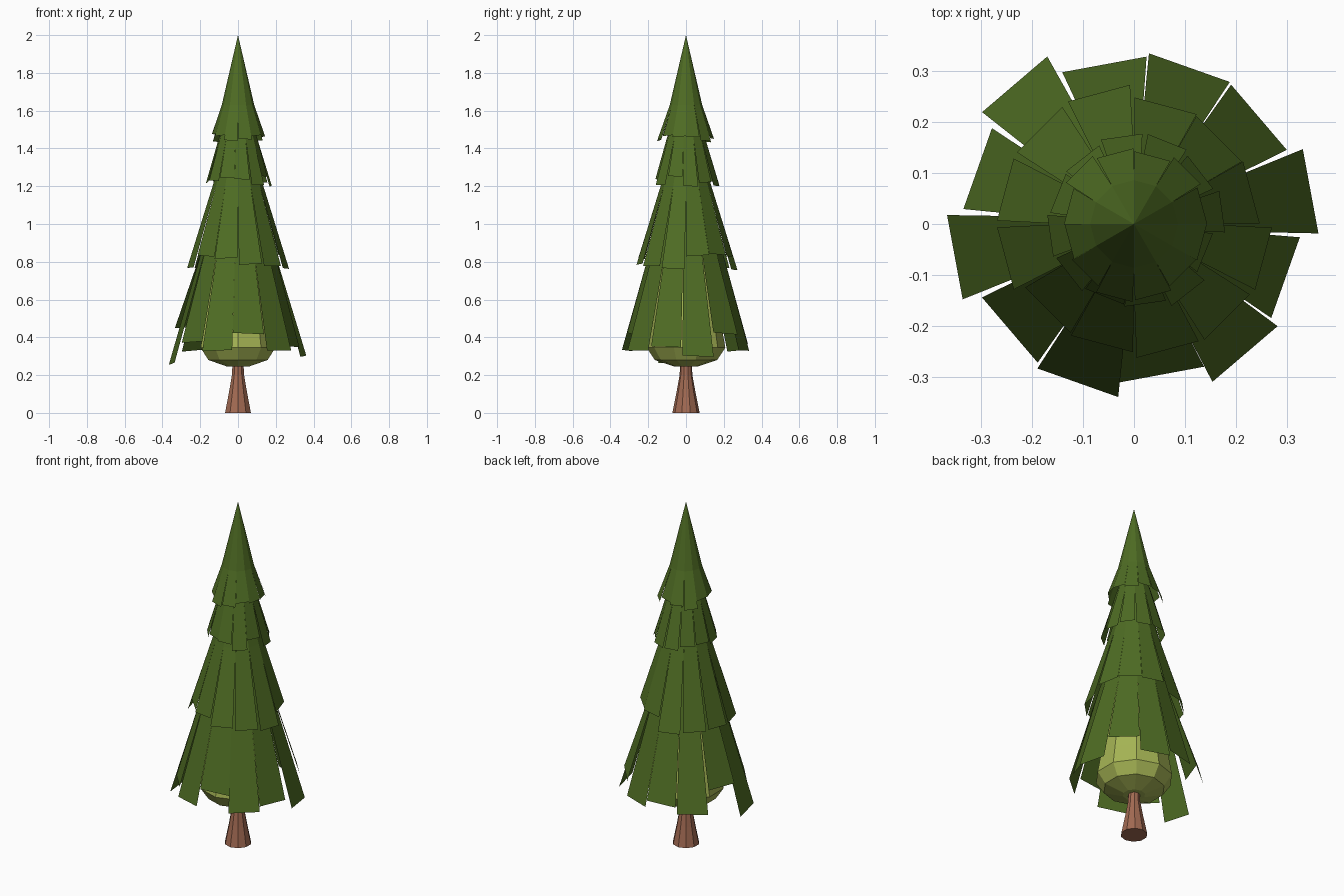
import bpy, math, random

if "Cube" in bpy.data.objects:
    bpy.data.objects.remove(bpy.data.objects["Cube"])

random.seed(4)
N = 12


def material(name, rgb):
    m = bpy.data.materials.new(name)
    m.diffuse_color = (*rgb, 1)
    m.use_nodes = True
    m.node_tree.nodes["Principled BSDF"].inputs["Base Color"].default_value = m.diffuse_color
    return m


bark = material("reddish bark", (0.36, 0.145, 0.085))
needles = material("dark green needles", (0.077, 0.15, 0.017))
inner = material("pale olive foliage", (0.38, 0.46, 0.09))


def make_object(name, verts, faces, mat):
    me = bpy.data.meshes.new(name)
    me.from_pydata(verts, [], faces)
    me.materials.append(mat)
    ob = bpy.data.objects.new(name, me)
    bpy.context.collection.objects.link(ob)
    return ob


def lathe(name, profile, sides, mat):
    """Faceted solid of rings (radius, z) from bottom to top, capped."""
    verts, faces = [], []
    for r, z in profile:
        for i in range(sides):
            a = 2 * math.pi * i / sides + math.pi / 2
            verts.append((r * math.cos(a), r * math.sin(a), z))
    for k in range(len(profile) - 1):
        for i in range(sides):
            j = (i + 1) % sides
            b = k * sides
            faces.append((b + i, b + j, b + sides + j, b + sides + i))
    faces.append(tuple(reversed(range(sides))))
    top = (len(profile) - 1) * sides
    faces.append(tuple(range(top, top + sides)))
    return make_object(name, verts, faces, mat)


def tier(name, tips, half_width, mid, apex, start):
    """Cone of flat strips: tips are (radius, z), joined above the mid ring."""
    verts, faces = [], []
    for i, (r, z) in enumerate(tips):
        a = math.radians(start + i * 360 / N)
        out = (math.cos(a), math.sin(a))
        side = (-out[1], out[0])
        tilt = random.uniform(-0.08, 0.08) * half_width
        w = mid[0] * math.tan(math.pi / N)
        b = len(verts)
        for rad, s, h in ((r, -half_width, z - tilt), (r, half_width, z + tilt),
                          (mid[0], w, mid[1]), (mid[0], -w, mid[1])):
            verts.append((out[0] * rad + side[0] * s, out[1] * rad + side[1] * s, h))
        verts.append((0, 0, apex))
        faces += [(b, b + 1, b + 2, b + 3), (b + 3, b + 2, b + 4)]
    return make_object(name, verts, faces, needles)


def jittered(r, z, dr, dz):
    out = []
    for _ in range(N):
        k = random.uniform(-1, 1)
        out.append((r + dr * k, z - dz * k))
    return out


# Flared trunk
lathe("trunk", [(0.072, 0), (0.05, 0.11), (0.034, 0.2), (0.03, 0.27), (0.025, 0.4)], 10, bark)

# Pale foliage body behind the strips
lathe("inner_foliage", [(0.06, 0.245), (0.165, 0.28), (0.208, 0.345), (0.19, 0.45),
                        (0.14, 0.75), (0.07, 1.15), (0.01, 1.4)], 10, inner)

# Lowest tier, strips counter-clockwise from the right side
low = [(0.352, 0.30), (0.322, 0.42), (0.325, 0.33), (0.318, 0.36), (0.36, 0.33), (0.325, 0.45),
       (0.357, 0.26), (0.32, 0.375), (0.33, 0.33), (0.30, 0.42), (0.335, 0.33), (0.315, 0.35)]
tier("bottom_branches", low, 0.084, (0.18, 0.88), 1.45, 10.5)

# Upper tiers
tier("middle_branches", jittered(0.25, 0.80, 0.018, 0.05), 0.063, (0.13, 1.2), 1.68, 15)
tier("upper_branches", jittered(0.163, 1.225, 0.014, 0.03), 0.041, (0.1, 1.45), 1.8, 8)
tier("crown_branches", jittered(0.142, 1.455, 0.012, 0.025), 0.037, (0.083, 1.63), 2.0, 15)
